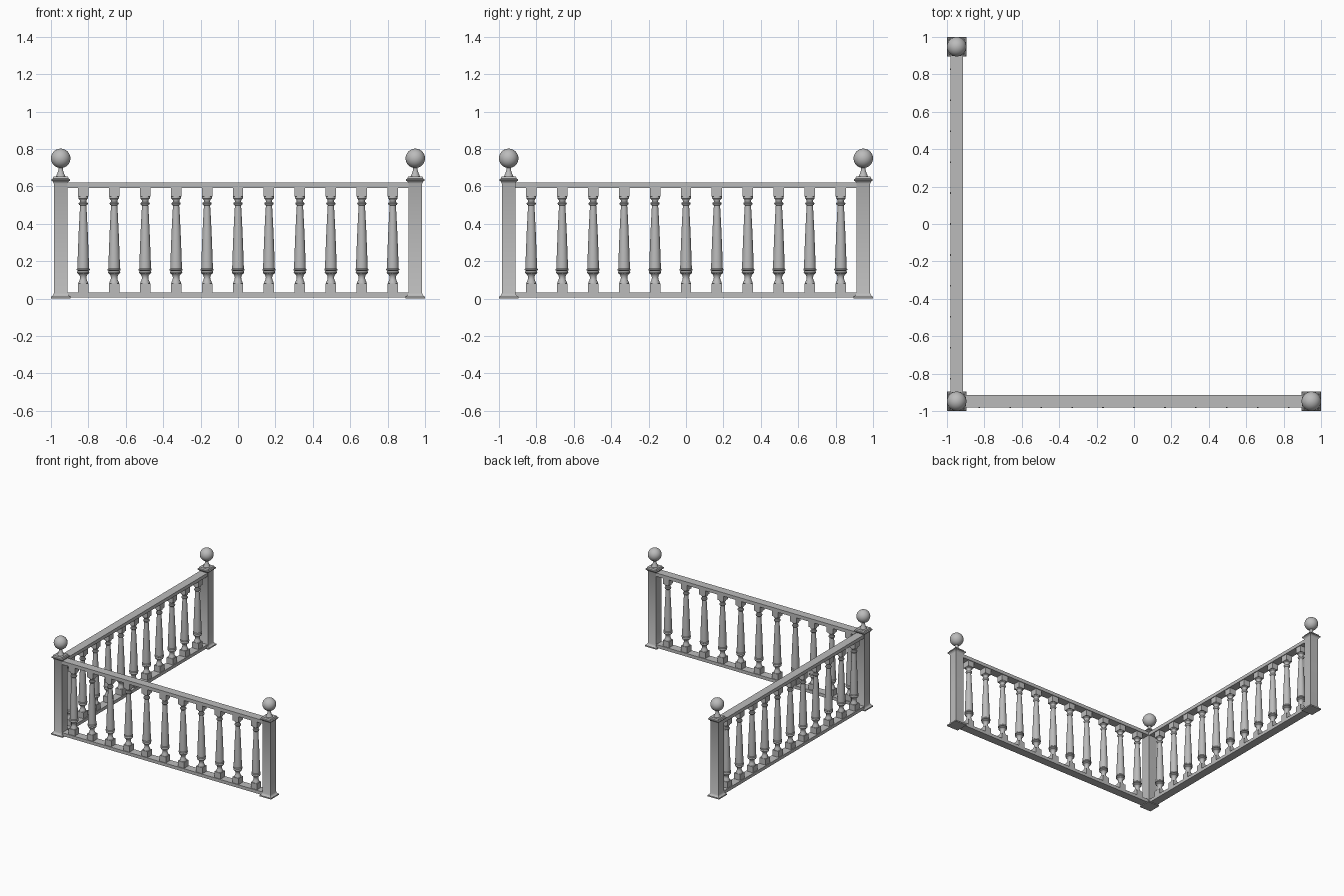
import bpy, bmesh, math
from mathutils import Matrix

old = bpy.data.objects.get("Cube")
if old:
    bpy.data.objects.remove(old, do_unlink=True)

stone = bpy.data.materials.new("grey stone")
stone.use_nodes = True
GREY = (0.5, 0.5, 0.5, 1)
stone.diffuse_color = GREY
stone.node_tree.nodes["Principled BSDF"].inputs["Base Color"].default_value = GREY

POST = 0.948      # post centre line
GAP = 0.1655      # baluster spacing


def lathe(bm, profile, sides, square=False):
    """Stack rings of (half width, height); square rings align with the axes."""
    grow, turn = (math.sqrt(2), math.pi / 4) if square else (1, 0)
    rings = []
    for r, z in profile:
        angles = [turn + math.tau * i / sides for i in range(sides)]
        rings.append([bm.verts.new((r * grow * math.cos(a), r * grow * math.sin(a), z)) for a in angles])
    for low, high in zip(rings, rings[1:]):
        for i in range(sides):
            j = (i + 1) % sides
            bm.faces.new((low[i], low[j], high[j], high[i]))
    bm.faces.new(rings[0][::-1])
    bm.faces.new(rings[-1])


def finish(bm, name):
    mesh = bpy.data.meshes.new(name)
    bm.to_mesh(mesh)
    bm.free()
    mesh.materials.append(stone)
    obj = bpy.data.objects.new(name, mesh)
    bpy.context.collection.objects.link(obj)
    bpy.ops.object.select_all(action="DESELECT")
    obj.select_set(True)
    bpy.context.view_layer.objects.active = obj
    bpy.ops.object.shade_smooth_by_angle(angle=math.radians(35))
    return mesh


def place(name, mesh, x, y):
    obj = bpy.data.objects.new(name, mesh)
    obj.location = (x, y, 0)
    bpy.context.collection.objects.link(obj)


def source(bm, name):
    """Shade a mesh and drop the temporary object, keeping the mesh to share."""
    mesh = finish(bm, name)
    bpy.data.objects.remove(bpy.context.view_layer.objects.active)
    return mesh


# Post: flared foot, square shaft, moulded cap, round neck and ball
bm = bmesh.new()
lathe(bm, [(0.052, 0), (0.052, 0.01), (0.046, 0.013), (0.041, 0.018), (0.037, 0.028),
           (0.037, 0.615), (0.041, 0.625), (0.05, 0.631), (0.05, 0.638),
           (0.043, 0.641), (0.039, 0.652)], 4, True)
lathe(bm, [(0.026, 0.652), (0.022, 0.66), (0.016, 0.675), (0.012, 0.69), (0.012, 0.71)], 24)
bmesh.ops.create_uvsphere(bm, u_segments=32, v_segments=16, radius=0.052,
                          matrix=Matrix.Translation((0, 0, 0.75)))
post = source(bm, "post")
for name, x, y in (("corner_post", -POST, -POST), ("left_post", POST, -POST), ("back_post", -POST, POST)):
    place(name, post, x, y)

# Baluster: square blocks at the ends with a turned, tapering shaft between
bm = bmesh.new()
lathe(bm, [(0.028, 0.03), (0.028, 0.08)], 4, True)
lathe(bm, [(0.028, 0.545), (0.028, 0.6)], 4, True)
lathe(bm, [(0.026, 0.078), (0.025, 0.088), (0.019, 0.1), (0.017, 0.112), (0.019, 0.122),
           (0.025, 0.132), (0.031, 0.135), (0.033, 0.141), (0.031, 0.147), (0.029, 0.149),
           (0.035, 0.152), (0.035, 0.157), (0.031, 0.162), (0.0305, 0.19), (0.028, 0.26),
           (0.024, 0.36), (0.019, 0.46), (0.0165, 0.498), (0.023, 0.503), (0.025, 0.508),
           (0.023, 0.513), (0.017, 0.516), (0.017, 0.525), (0.02, 0.53), (0.026, 0.536), (0.026, 0.546)], 24)
baluster = source(bm, "baluster")
for k in range(-5, 6):
    place("front_baluster", baluster, k * GAP, -POST)
    place("side_baluster", baluster, -POST, k * GAP)

# Rails: one pair along the front, one pair along the side
for level, low, high in (("bottom", 0.006, 0.032), ("top", 0.592, 0.62)):
    for side, where, size in (("front", (0, -POST), (2 * POST, 0.068)), ("side", (-POST, 0), (0.068, 2 * POST))):
        bm = bmesh.new()
        bmesh.ops.create_cube(bm, size=1, matrix=Matrix.Translation((*where, (low + high) / 2))
                              @ Matrix.Diagonal((*size, high - low, 1)))
        finish(bm, f"{side}_{level}_rail")
